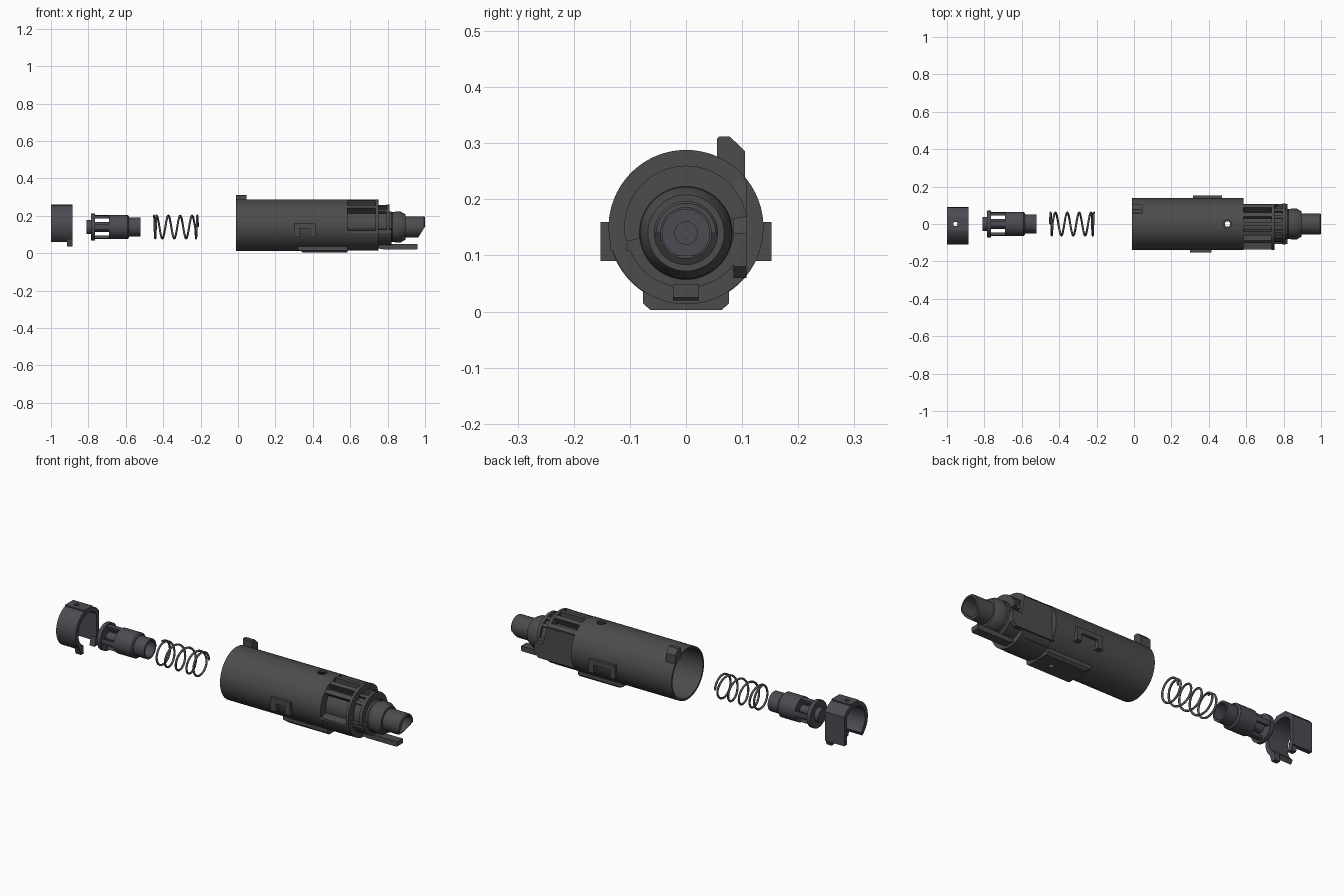
import bpy, bmesh
from math import sin, cos, pi, radians, sqrt

if "Cube" in bpy.data.objects:
    bpy.data.objects.remove(bpy.data.objects["Cube"])


def material(name, c):
    m = bpy.data.materials.new(name)
    m.diffuse_color = (*c, 1)
    m.use_nodes = True
    m.node_tree.nodes["Principled BSDF"].inputs["Base Color"].default_value = m.diffuse_color
    return m


BODY = material("dark_polymer", (0.075, 0.07, 0.07))
STEEL = material("blue_grey", (0.07, 0.07, 0.085))
WIRE = material("spring_wire", (0.09, 0.09, 0.09))


def finish(name, bm, mat):
    bmesh.ops.recalc_face_normals(bm, faces=bm.faces)
    me = bpy.data.meshes.new(name)
    bm.to_mesh(me)
    bm.free()
    ob = bpy.data.objects.new(name, me)
    bpy.context.collection.objects.link(ob)
    me.materials.append(mat)
    smooth(ob)
    return ob


def smooth(ob):
    bpy.ops.object.select_all(action='DESELECT')
    ob.select_set(True)
    bpy.context.view_layer.objects.active = ob
    bpy.ops.object.shade_smooth_by_angle(angle=radians(30))


def revolve(name, profile, cz, mat=BODY, a0=0, a1=360, n=64):
    """Turn a closed (x, radius) profile about the x axis, fully or through a sector."""
    bm = bmesh.new()
    full = a1 - a0 >= 360
    steps = max(3, int(n * (a1 - a0) / 360))
    rings = []
    for i in range(steps if full else steps + 1):
        a = radians(a0 + (a1 - a0) * i / steps)
        rings.append([bm.verts.new((x, r * cos(a), cz + r * sin(a))) for x, r in profile])
    k = len(profile)
    for i in range(steps):
        p, q = rings[i], rings[(i + 1) % len(rings)]
        for j in range(k):
            bm.faces.new((p[j], p[(j + 1) % k], q[(j + 1) % k], q[j]))
    if not full:
        bm.faces.new(rings[0])
        bm.faces.new(rings[-1])
    return finish(name, bm, mat)


def sector(name, x0, x1, r0, r1, a0, a1, cz=0.15, mat=BODY):
    return revolve(name, [(x0, r0), (x0, r1), (x1, r1), (x1, r0)], cz, mat, a0, a1)


def prism(name, pts, axis, a, b, mat=BODY):
    """Extrude a polygon along x (points are y,z) or along y (points are x,z)."""
    bm = bmesh.new()
    at = (lambda p, t: (t, p[0], p[1])) if axis == 'x' else (lambda p, t: (p[0], t, p[1]))
    lo = [bm.verts.new(at(p, a)) for p in pts]
    hi = [bm.verts.new(at(p, b)) for p in pts]
    bm.faces.new(lo)
    bm.faces.new(hi)
    for i in range(len(pts)):
        j = (i + 1) % len(pts)
        bm.faces.new((lo[i], lo[j], hi[j], hi[i]))
    return finish(name, bm, mat)


def box(name, x0, x1, y0, y1, z0, z1, mat=BODY):
    return prism(name, [(y0, z0), (y1, z0), (y1, z1), (y0, z1)], 'x', x0, x1, mat)


def cut(ob, cutter, remove=True):
    m = ob.modifiers.new("cut", 'BOOLEAN')
    m.operation = 'DIFFERENCE'
    m.solver = 'EXACT'
    m.object = cutter
    bpy.context.view_layer.objects.active = ob
    bpy.ops.object.modifier_apply(modifier=m.name)
    if remove:
        bpy.data.objects.remove(cutter)
    smooth(ob)


def drill(x, r, z0, z1):
    bpy.ops.mesh.primitive_cylinder_add(vertices=24, radius=r, depth=z1 - z0,
                                        location=(x, 0, (z0 + z1) / 2))
    return bpy.context.object


def arc(cz, r, a0, a1, n):
    return [(r * cos(radians(a0 + (a1 - a0) * i / n)),
             cz + r * sin(radians(a0 + (a1 - a0) * i / n))) for i in range(n + 1)]


# --- Main body: hollow cylinder with a vertical pin hole ---
shell = revolve("body_shell", [(-0.01, 0.138), (0.585, 0.138), (0.585, 0.07),
                               (0.555, 0.07), (0.555, 0.128), (-0.01, 0.128)], 0.15, n=96)
cut(shell, drill(0.5, 0.023, 0.2, 0.4))
cut(shell, drill(0.5, 0.014, -0.1, 0.2))

# Tray under the body, its top following the shell, with sloped rear
tray = prism("bottom_tray", [(-0.077, 0.015), (-0.064, 0.003), (0.064, 0.003), (0.077, 0.015)]
             + arc(0.15, 0.133, -54.6, -125.4, 16), 'x', 0.32, 0.585)
cut(tray, prism("tray_slope", [(0.3, -0.02), (0.35, -0.02), (0.35, 0.0025), (0.31, 0.025)],
                'y', -0.2, 0.2))
cut(tray, drill(0.5, 0.014, -0.1, 0.2))
box("tray_front", 0.58, 0.72, -0.077, 0.077, 0.035, 0.1)

# Long lower arm
prism("lower_arm", [(0.58, 0.035), (0.70, 0.035), (0.78, 0.02), (0.955, 0.02), (0.96, 0.025),
                    (0.96, 0.048), (0.80, 0.048), (0.74, 0.075), (0.58, 0.075)],
      'y', -0.023, 0.023)

# Rear top tab
prism("rear_tab", [(0.055, 0.265), (0.055, 0.308), (0.059, 0.312), (0.078, 0.312),
                   (0.105, 0.286), (0.105, 0.23)], 'x', -0.01, 0.045)

# Hook-shaped side lugs
for name, x0, x1, y0, y1 in (("lug_front", 0.30, 0.415, -0.152, -0.122),
                             ("lug_back", 0.315, 0.47, 0.122, 0.152)):
    prism(name, [(x0, 0.09), (x0, 0.16), (x1, 0.16), (x1, 0.09), (x1 - 0.03, 0.09),
                 (x1 - 0.03, 0.133), (x0 + 0.03, 0.133), (x0 + 0.03, 0.09)], 'y', y0, y1)

# Ribbed front cage: slats, end walls and half-round lower housing
for i, a in enumerate((45, 68, 90, 112, 134)):
    sector(f"cage_slat_{i}", 0.58, 0.745, 0.07, 0.137, a - 4.5, a + 4.5)
    sector(f"collar_slat_{i}", 0.745, 0.805, 0.07, 0.108, a - 4.5, a + 4.5)
sector("cage_wall", 0.735, 0.75, 0.07, 0.138, 40, 193)
sector("collar_wall", 0.793, 0.81, 0.07, 0.11, 10, 193)
sector("cage_core", 0.58, 0.80, 0.06, 0.095, 10, 193)
sector("lower_housing", 0.58, 0.75, 0.07, 0.137, 193, 318)
sector("lower_collar", 0.74, 0.82, 0.07, 0.108, 193, 345)
box("shelf", 0.58, 0.75, -0.135, -0.06, 0.108, 0.12)
box("shelf_front", 0.74, 0.82, -0.106, -0.06, 0.108, 0.12)

# Flat panel on the back side of the cage, stepping down forward
prism("side_panel", [(0.57, 0.06), (0.80, 0.06), (0.82, 0.08), (0.82, 0.14), (0.77, 0.14),
                     (0.75, 0.235), (0.57, 0.235)], 'y', 0.085, 0.108)

# Stepped nozzle with bore and slanted tip
nozzle = revolve("nozzle", [(0.56, 0.083), (0.82, 0.083), (0.825, 0.079), (0.835, 0.079),
                            (0.84, 0.082), (0.87, 0.082), (0.895, 0.068), (0.895, 0.057),
                            (0.995, 0.057), (1.0, 0.053), (1.0, 0.045), (0.56, 0.045)], 0.14)
cut(nozzle, prism("tip_cutter", [(0.955, 0.07), (1.05, 0.07), (1.05, 0.20), (1.005, 0.15)],
                  'y', -0.1, 0.1))

# --- Spring: closed end turns and open middle coils ---
pts, T = [], 5.25
x = -0.449
for i in range(int(T * 24) + 1):
    t = i / 24
    pts.append((x, 0.061 * sin(2 * pi * t), 0.14 + 0.061 * cos(2 * pi * t)))
    x += (0.013 if t < 1 or t > T - 1 else 0.0635) / 24
cu = bpy.data.curves.new("spring", 'CURVE')
cu.dimensions = '3D'
cu.bevel_depth = 0.0055
cu.bevel_resolution = 2
cu.use_fill_caps = True
sp = cu.splines.new('POLY')
sp.points.add(len(pts) - 1)
for p, co in zip(sp.points, pts):
    p.co = (*co, 1)
cu.materials.append(WIRE)
bpy.context.collection.objects.link(bpy.data.objects.new("spring", cu))

# --- Valve: flange, ribbed window section, hollow stepped barrel ---
revolve("valve_stem", [(-0.81, 0.038), (-0.78, 0.038), (-0.78, 0.026), (-0.68, 0.026),
                       (-0.68, 0.001), (-0.81, 0.001)], 0.14, STEEL, n=48)
revolve("valve_flange", [(-0.785, 0.072), (-0.765, 0.072), (-0.765, 0.02), (-0.785, 0.02)],
        0.14, STEEL)
revolve("valve_barrel", [(-0.69, 0.065), (-0.59, 0.065), (-0.583, 0.058), (-0.583, 0.052),
                         (-0.52, 0.052), (-0.52, 0.042), (-0.67, 0.042), (-0.67, 0.02),
                         (-0.69, 0.02)], 0.14, STEEL)
for i in range(4):
    sector(f"valve_rib_{i}", -0.77, -0.685, 0.046, 0.063, 90 * i - 13, 90 * i + 13, 0.14, STEEL)

# --- Rear clip: open-bottomed ring with one flat side, drilled top and two feet ---
clip = prism("rear_clip", arc(0.15, 0.11, 235, 36, 36) + [(0.09, 0.06), (0.066, 0.06)]
             + arc(0.15, 0.086, 40, 235, 30), 'x', -1.0, -0.885, STEEL)
pad = box("clip_top_pad", -1.0, -0.885, -0.035, 0.035, 0.245, 0.261, STEEL)
cut(clip, drill(-0.955, 0.012, 0.2, 0.3))
cut(pad, drill(-0.955, 0.012, 0.2, 0.3))
prism("clip_foot_front", [(-0.08, 0.08), (-0.065, 0.035), (-0.04, 0.035), (-0.045, 0.08)],
      'x', -0.915, -0.885, STEEL)
prism("clip_foot_back", [(0.09, 0.08), (0.075, 0.035), (0.05, 0.035), (0.062, 0.08)],
      'x', -0.915, -0.885, STEEL)
